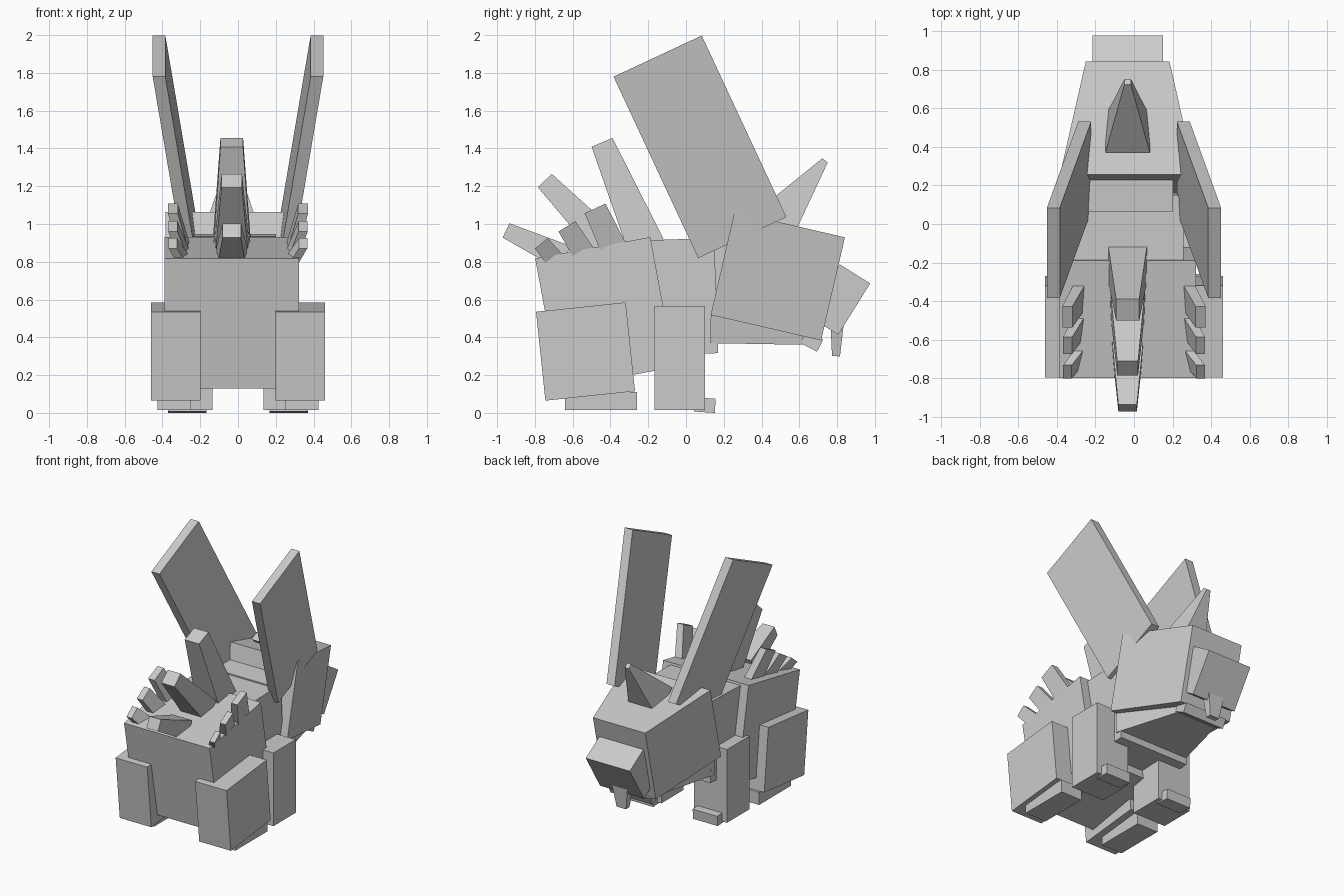
import bpy, bmesh
from math import radians
from mathutils import Matrix

cube = bpy.data.objects.get("Cube")
if cube:
    bpy.data.objects.remove(cube)

# One plain grey for the whole creature
grey = bpy.data.materials.new("plain grey")
grey.use_nodes = True
tone = (.6, .6, .6, 1)
grey.diffuse_color = tone
grey.node_tree.nodes["Principled BSDF"].inputs["Base Color"].default_value = tone

# The torso, head and central spines sit slightly off the middle
MIDLINE = -.033


def block(name, y, z, width, depth, height, tilt=0, x=MIDLINE,
          anchor=.5, tip=1, nose=1, spread=0):
    """Tilted box: tip narrows the top, nose narrows the far end, spread leans the top sideways.
    An anchor of zero places the box by its base instead of its centre."""
    bm = bmesh.new()
    bmesh.ops.create_cube(bm, size=1)
    for vert in bm.verts:
        up, along = vert.co.z + .5, vert.co.y + .5
        shrink = 1 + (tip - 1) * up
        vert.co.x *= width * shrink * (1 + (nose - 1) * along)
        vert.co.x += spread * up
        vert.co.y *= depth * shrink
        vert.co.z = (up - anchor) * height
    bm.transform(Matrix.Translation((x, y, z)) @ Matrix.Rotation(radians(tilt), 4, "X"))
    mesh = bpy.data.meshes.new(name)
    bm.to_mesh(mesh)
    bm.free()
    mesh.materials.append(grey)
    bpy.context.collection.objects.link(bpy.data.objects.new(name, mesh))


def pair(name, x, spread=0, **shape):
    for label, side in (("left", 1), ("right", -1)):
        block(f"{label}_{name}", x=side * x, spread=side * spread, **shape)


# Torso: tilted rump, chest and neck
block("rump", y=-.43, z=.53, width=.71, depth=.62, height=.7, tilt=10.5)
block("chest", y=-.015, z=.615, width=.58, depth=.35, height=.61, tilt=2)
block("neck", y=.245, z=.72, width=.47, depth=.33, height=.45, tilt=4)

# Head, tapering towards the snout
block("head", y=.486, z=.724, width=.7, depth=.6, height=.56, tilt=-13, nose=.62)
block("jaw", y=.375, z=.44, width=.6, depth=.49, height=.15, tilt=-1, nose=.55)
block("lip", y=.665, z=.378, width=.35, depth=.1, height=.07, tilt=-27)
block("snout", y=.81, z=.6, width=.366, depth=.19, height=.32, tilt=-32)
block("teeth", y=.8, z=.47, width=.13, depth=.07, height=.17, tilt=178, anchor=0, tip=.6)
block("horn", y=.465, z=.99, width=.23, depth=.24, height=.44, tilt=-38, anchor=0, tip=.15)

# Tall ears leaning outwards
pair("ear", x=.255, spread=.163, y=.298, z=.928,
     width=.067, depth=.515, height=1.06, tilt=25, anchor=0)

# Central row of spines, shrinking and leaning further towards the tail
central_row = (("tall", -.21, .88, .6), ("middle", -.4, .87, .5), ("low", -.64, .82, .345))
for i, (label, y, z, length) in enumerate(central_row):
    block(f"{label}_spine", y=y, z=z, width=.2 - .02 * i, depth=.2 - .03 * i,
          height=length, tilt=23 + 21 * i, anchor=0, tip=.6)

# Short spines along both edges of the back
for i, label in enumerate(("upper", "middle", "lower")):
    pair(f"{label}_side_spine", x=.285, spread=.06, y=-.38 - .155 * i, z=.865 - .03 * i,
         width=.06 - .005 * i, depth=.14 - .02 * i, height=.24 - .06 * i,
         tilt=25 + 7 * i, anchor=0, tip=.87)

# Legs and feet
pair("thigh", x=.33, y=-.532, z=.325, width=.262, depth=.477, height=.473, tilt=6)
pair("hind_foot", x=.338, y=-.45, z=.063, width=.175, depth=.38, height=.095)
pair("foreleg", x=.273, y=-.033, z=.29, width=.275, depth=.265, height=.55)
pair("toe", x=.268, y=.1, z=.041, width=.205, depth=.11, height=.075, tilt=-4)
